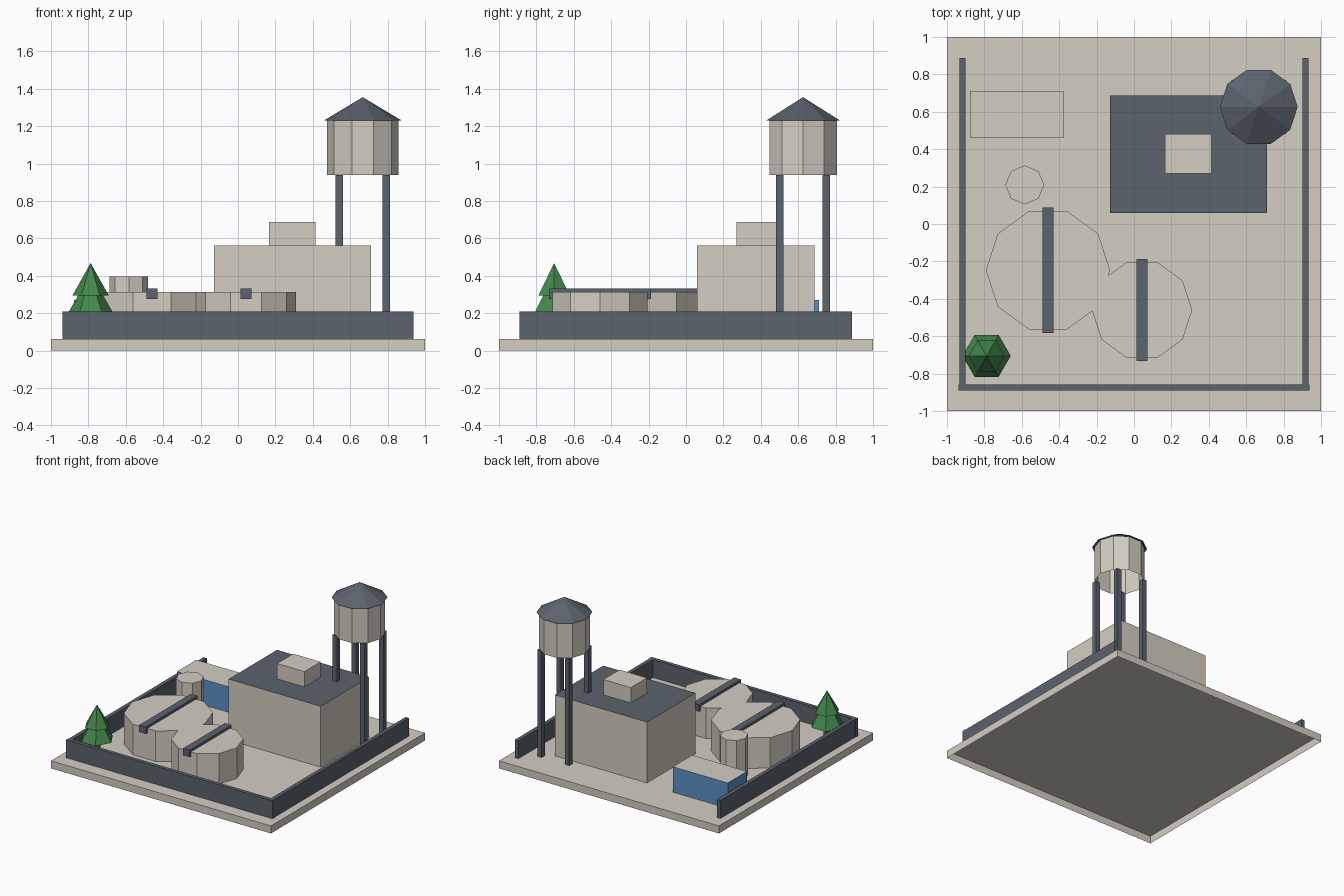
import bpy
import bmesh
import math

cube = bpy.data.objects.get("Cube")
if cube:
    bpy.data.objects.remove(cube, do_unlink=True)


def material(name, rgb):
    m = bpy.data.materials.new(name)
    m.use_nodes = True
    m.diffuse_color = (*rgb, 1)
    bsdf = next(n for n in m.node_tree.nodes if n.type == 'BSDF_PRINCIPLED')
    bsdf.inputs["Base Color"].default_value = (*rgb, 1)
    return m


concrete = material("concrete", (0.66, 0.62, 0.54))
slate = material("slate", (0.105, 0.125, 0.155))
blue = material("blue_paint", (0.105, 0.28, 0.57))
green = material("foliage_green", (0.056, 0.245, 0.07))
brown = material("bark_brown", (0.16, 0.09, 0.045))


def finish(name, mat, top_mat=None):
    """Name and colour the active part and leave its underside open."""
    obj = bpy.context.object
    obj.name = name
    obj.data.materials.append(mat)
    if top_mat:
        obj.data.materials.append(top_mat)
    bm = bmesh.new()
    bm.from_mesh(obj.data)
    bm.normal_update()
    under = [f for f in bm.faces if f.normal.z < -0.9]
    bmesh.ops.delete(bm, geom=under, context='FACES_ONLY')
    for f in bm.faces:
        f.material_index = int(top_mat is not None and f.normal.z > 0.9)
    bm.to_mesh(obj.data)
    bm.free()


def box(name, x, y, z, mat, top_mat=None):
    """Box from (min, max) pairs on each axis."""
    bpy.ops.mesh.primitive_cube_add(size=1)
    for v in bpy.context.object.data.vertices:
        v.co = [lo + (hi - lo) * (c + 0.5) for c, (lo, hi) in zip(v.co, (x, y, z))]
    finish(name, mat, top_mat)


def drum(name, x, y, r, z0, z1, sides, mat, top_r=None):
    """Prism, or cone when top_r is 0, with a corner pointing along +x."""
    bpy.ops.mesh.primitive_cone_add(
        vertices=sides, radius1=r, radius2=r if top_r is None else top_r,
        depth=z1 - z0, location=(x, y, (z0 + z1) / 2), rotation=(0, 0, math.pi / 2))
    finish(name, mat)


FLOOR = 0.062

# Ground slab and perimeter wall, open at the back
box("ground_slab", (-1, 1), (-1, 1), (0, FLOOR), concrete)
box("front_wall", (-0.938, 0.938), (-0.891, -0.859), (FLOOR, 0.21), slate)
for side, s in (("left", 1), ("right", -1)):
    c = s * 0.918
    box(side + "_wall", (c - 0.016, c + 0.016), (-0.887, 0.887), (FLOOR, 0.21), slate)

# Main building and its rooftop unit
box("main_building", (-0.127, 0.71), (0.06, 0.688), (FLOOR, 0.562), concrete, slate)
box("rooftop_unit", (0.166, 0.415), (0.27, 0.48), (0.562, 0.688), concrete)

# Settling tanks with bridge beams
for name, x, y, r in (("large", -0.46, -0.247, 0.332), ("small", 0.043, -0.46, 0.268)):
    drum(name + "_settling_tank", x, y, r, FLOOR, 0.313, 10, concrete)
    box(name + "_tank_bridge", (x - 0.03, x + 0.03), (y - r - 0.004, y + r + 0.004),
        (0.276, 0.333), slate)

# Dosing silo and service shed
drum("dosing_silo", -0.584, 0.209, 0.104, FLOOR, 0.396, 8, concrete)
box("service_shed", (-0.877, -0.377), (0.459, 0.71), (FLOOR, 0.271), blue, concrete)

# Water tower
TX, TY = 0.667, 0.626
for i in (-1, 1):
    for j in (-1, 1):
        cx, cy = TX + i * 0.125, TY + j * 0.125
        box("tower_leg", (cx - 0.02, cx + 0.02), (cy - 0.02, cy + 0.02), (FLOOR, 0.938), slate)
drum("tower_tank", TX, TY, 0.19, 0.938, 1.23, 10, concrete)
drum("tower_roof", TX, TY, 0.208, 1.23, 1.355, 10, slate, 0)

# Conifer
drum("tree_trunk", -0.788, -0.705, 0.03, FLOOR, 0.24, 6, brown)
drum("lower_foliage", -0.788, -0.705, 0.129, 0.187, 0.41, 6, green, 0)
drum("upper_foliage", -0.788, -0.705, 0.097, 0.295, 0.468, 6, green, 0)
